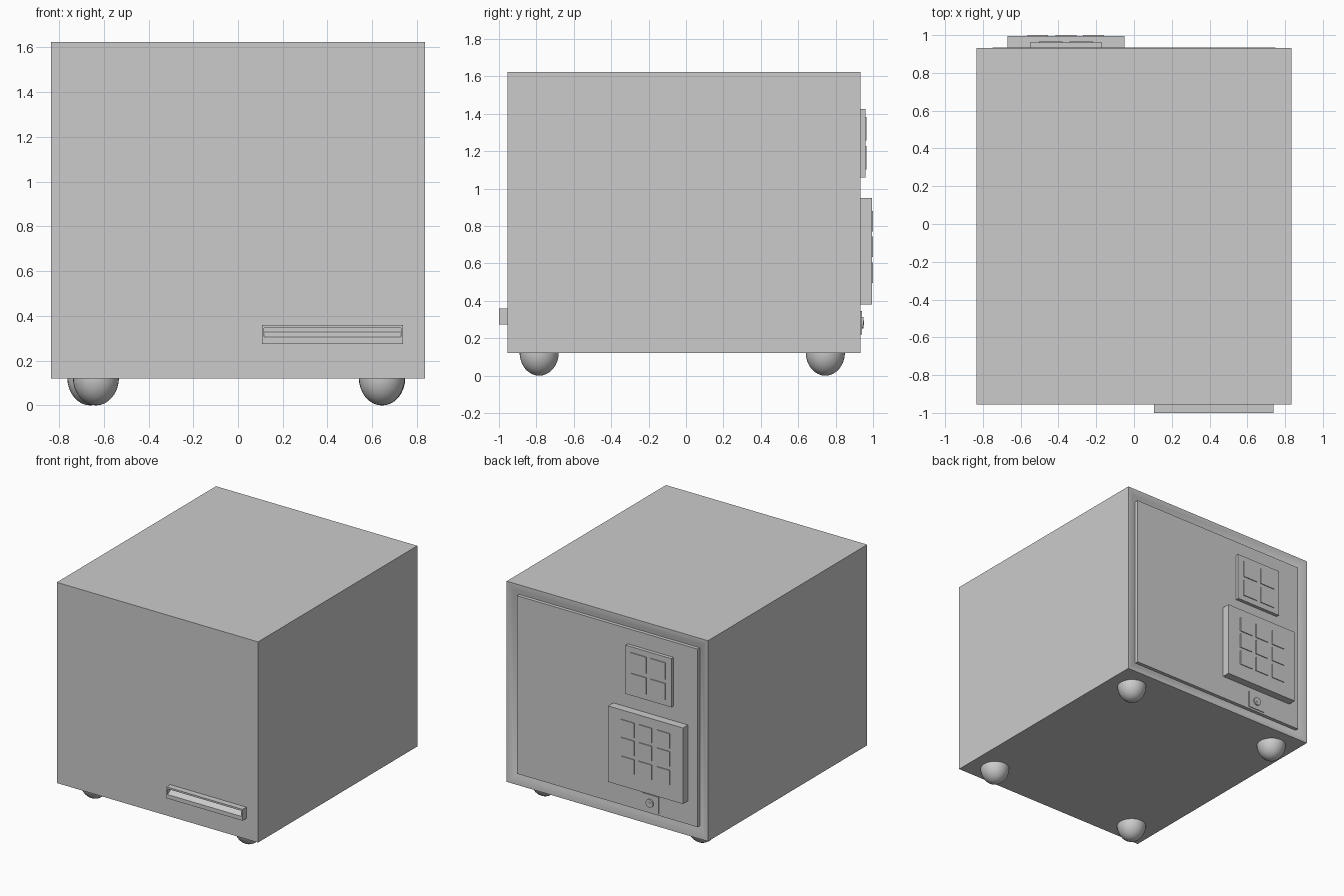
import bpy, bmesh, math
from mathutils import Matrix

if "Cube" in bpy.data.objects:
    bpy.data.objects.remove(bpy.data.objects["Cube"])


def finish(name, bm, smooth=False):
    bmesh.ops.recalc_face_normals(bm, faces=bm.faces)
    me = bpy.data.meshes.new(name)
    bm.to_mesh(me)
    bm.free()
    ob = bpy.data.objects.new(name, me)
    bpy.context.collection.objects.link(ob)
    if smooth:
        bpy.ops.object.select_all(action='DESELECT')
        ob.select_set(True)
        bpy.context.view_layer.objects.active = ob
        bpy.ops.object.shade_smooth_by_angle(angle=math.radians(40))
    return ob


def box_bm(x0, x1, y0, y1, z0, z1):
    bm = bmesh.new()
    m = Matrix.Translation(((x0 + x1) / 2, (y0 + y1) / 2, (z0 + z1) / 2))
    bmesh.ops.create_cube(bm, size=1, matrix=m @ Matrix.Diagonal((x1 - x0, y1 - y0, z1 - z0, 1)))
    return bm


def box(name, *dims):
    return finish(name, box_bm(*dims))


# Cabinet body with a border sloping in around the door
bm = box_bm(-0.835, 0.835, -0.955, 0.932, 0.12, 1.625)
bm.normal_update()
back = max(bm.faces, key=lambda f: f.calc_center_median().y)
for width, y in ((0.012, 0.932), (0.04, 0.92), (0.04, 0.905)):
    bmesh.ops.inset_region(bm, faces=[back], thickness=width, use_even_offset=True)
    for v in back.verts:
        v.co.y = y
    bm.normal_update()
finish("cabinet_body", bm, True)

# Door panel
box("door_panel", -0.75, 0.75, 0.895, 0.934, 0.205, 1.54)


# Keypads: a raised block with a grid of buttons
def keypad(name, x0, x1, z0, z1, front, cols, rows, size):
    box(name + "_block", x0, x1, 0.93, front - 0.006, z0, z1)
    h = size / 2
    for i, x in enumerate(cols):
        for j, z in enumerate(rows):
            box(f"{name}_button_{j}_{i}", x - h, x + h, front - 0.02, front, z - h, z + h)


keypad("upper_pad", -0.55, -0.17, 1.06, 1.425, 0.966,
       (-0.28, -0.44), (1.32, 1.165), 0.125)
keypad("lower_pad", -0.67, -0.05, 0.38, 0.95, 1.0,
       (-0.215, -0.36, -0.51), (0.825, 0.69, 0.55), 0.11)

# Lock plate with a round barrel and keyway
box("lock_plate", -0.43, -0.29, 0.93, 0.94, 0.22, 0.345)
for name, r, y in (("lock_barrel", 0.03, 0.95), ("lock_core", 0.012, 0.953)):
    bm = bmesh.new()
    m = Matrix.Translation((-0.36, y - 0.01, 0.283)) @ Matrix.Rotation(math.pi / 2, 4, 'X')
    bmesh.ops.create_cone(bm, cap_ends=True, segments=24, radius1=r, radius2=r, depth=0.02, matrix=m)
    finish(name, bm, True)

# Front pull with a sloped finger groove
pull = box("front_pull", 0.107, 0.738, -1.0, -0.95, 0.275, 0.36)
bm = bmesh.new()
profile = ((-1.02, 0.292), (-1.02, 0.347), (-0.965, 0.347), (-0.965, 0.328))
ends = [[bm.verts.new((x, y, z)) for y, z in profile] for x in (0.117, 0.728)]
for loop in ends:
    bm.faces.new(loop)
for i in range(4):
    j = (i + 1) % 4
    bm.faces.new((ends[0][i], ends[0][j], ends[1][j], ends[1][i]))
cutter = finish("pull_groove_cutter", bm)
cutter.hide_render = True
cutter.hide_set(True)
cut = pull.modifiers.new("groove", 'BOOLEAN')
cut.operation = 'DIFFERENCE'
cut.solver = 'EXACT'
cut.object = cutter

# Rounded feet: lower halves of ellipsoids
for name, x, y in (("front_left", -0.635, -0.785), ("front_right", 0.643, -0.785),
                   ("back_left", -0.66, 0.745), ("back_right", 0.645, 0.745)):
    bm = bmesh.new()
    m = Matrix.Translation((x, y, 0.125)) @ Matrix.Diagonal((0.103, 0.105, 0.125, 1))
    bmesh.ops.create_uvsphere(bm, u_segments=32, v_segments=16, radius=1, matrix=m)
    bmesh.ops.bisect_plane(bm, geom=bm.verts[:] + bm.edges[:] + bm.faces[:],
                           plane_co=(0, 0, 0.126), plane_no=(0, 0, 1), clear_outer=True)
    finish(name + "_foot", bm, True)
